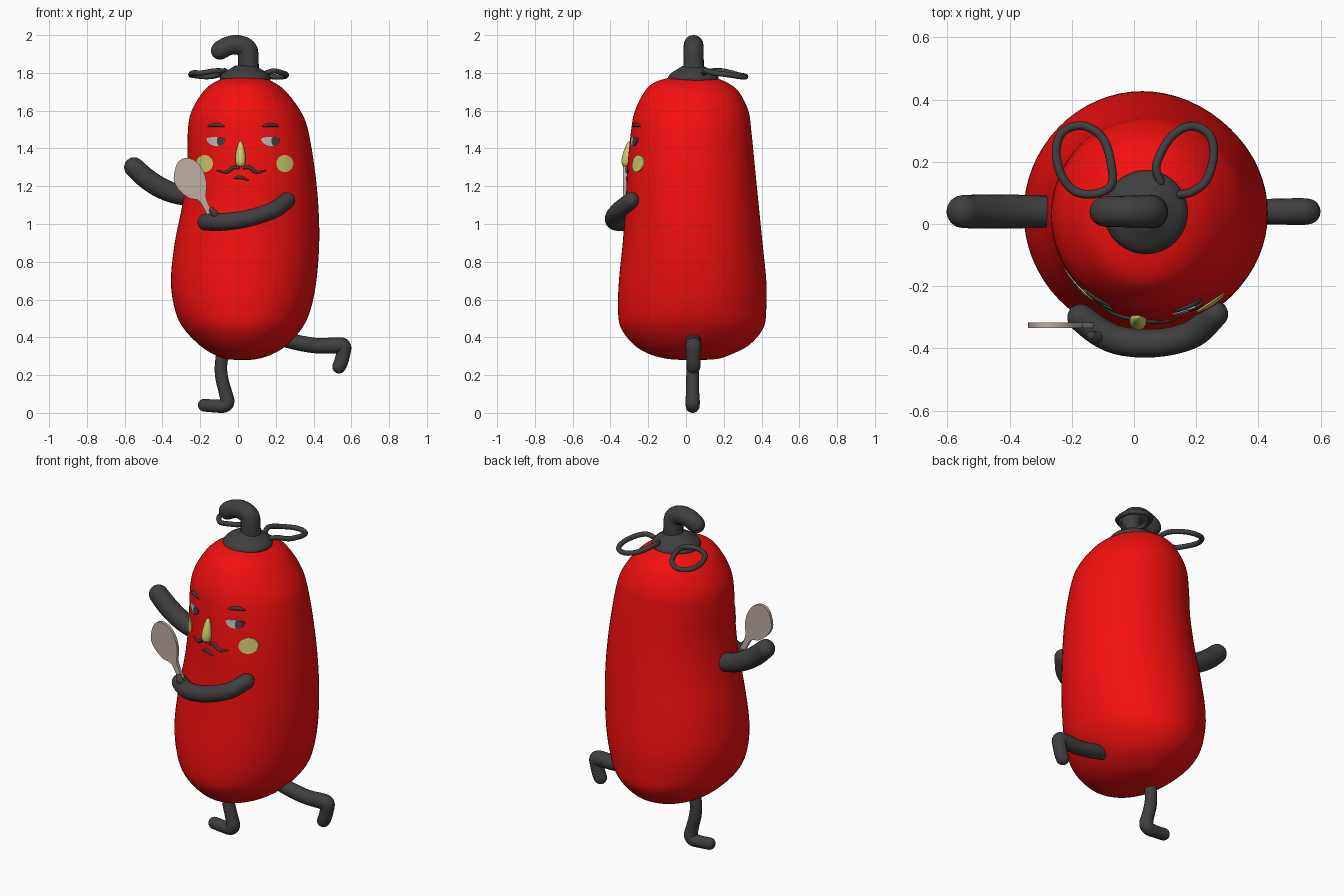
import bpy, bmesh, math
from mathutils import Vector
from mathutils.bvhtree import BVHTree

if "Cube" in bpy.data.objects:
    bpy.data.objects.remove(bpy.data.objects["Cube"])


def material(name, r, g, b):
    m = bpy.data.materials.new(name)
    m.diffuse_color = (r, g, b, 1)
    m.use_nodes = True
    m.node_tree.nodes["Principled BSDF"].inputs["Base Color"].default_value = m.diffuse_color
    return m


RED = material("red", 0.9, 0.005, 0.005)
DARK = material("charcoal", 0.05, 0.05, 0.05)
YELLOW = material("straw", 0.62, 0.6, 0.16)
WHITE = material("eye_grey", 0.5, 0.5, 0.5)
WOOD = material("wood", 0.52, 0.42, 0.36)


def spline(pts, n=8, closed=False):
    """Catmull-Rom through points of any dimension."""
    k, out = len(pts), []
    for i in range(k if closed else k - 1):
        if closed:
            q = [pts[(i + j) % k] for j in (-1, 0, 1, 2)]
        else:
            q = [pts[min(max(i + j, 0), k - 1)] for j in (-1, 0, 1, 2)]
        for s in range(n):
            t = s / n
            out.append(tuple(0.5 * (2 * b + (c - a) * t + (2 * a - 5 * b + 4 * c - d) * t * t
                                    + (3 * b - a - 3 * c + d) * t ** 3) for a, b, c, d in zip(*q)))
    if not closed:
        out.append(tuple(pts[-1]))
    return out


def finish(name, bm, mat, angle=40):
    bmesh.ops.remove_doubles(bm, verts=bm.verts, dist=1e-5)
    bmesh.ops.recalc_face_normals(bm, faces=bm.faces)
    me = bpy.data.meshes.new(name)
    bm.to_mesh(me)
    bm.free()
    me.materials.append(mat)
    ob = bpy.data.objects.new(name, me)
    bpy.context.collection.objects.link(ob)
    bpy.ops.object.select_all(action='DESELECT')
    bpy.context.view_layer.objects.active = ob
    ob.select_set(True)
    bpy.ops.object.shade_smooth_by_angle(angle=math.radians(angle))
    return ob


def loft(name, rings, mat, closed=False, angle=40):
    """Skin a list of equal-length point rings, capping both ends."""
    bm = bmesh.new()
    vs = [[bm.verts.new(p) for p in r] for r in rings]
    n = len(vs[0])
    for i in range(len(vs) if closed else len(vs) - 1):
        a, b = vs[i], vs[(i + 1) % len(vs)]
        for j in range(n):
            bm.faces.new((a[j], a[(j + 1) % n], b[(j + 1) % n], b[j]))
    if not closed:
        bm.faces.new(vs[0])
        bm.faces.new(vs[-1])
    return finish(name, bm, mat, angle)


def tube(name, pts, mat, closed=False, sides=20, round_ends=True, n=8):
    """Round tube through (x, y, z, radius) points with dome ends."""
    path = [(Vector(p[:3]), p[3]) for p in spline(pts, n, closed)]
    k = len(path)
    tans = []
    for i in range(k):
        a = path[(i - 1) % k if closed else max(i - 1, 0)][0]
        b = path[(i + 1) % k if closed else min(i + 1, k - 1)][0]
        tans.append((b - a).normalized())
    items = [(p, r, t) for (p, r), t in zip(path, tans)]
    if round_ends and not closed:
        def dome(i, sign):
            p, r, t = items[i]
            return [(p + t * sign * r * math.sin(a), max(r * math.cos(a), r * .03), t)
                    for a in (math.pi / 2 * s / 6 for s in range(1, 7))]
        items = dome(0, -1)[::-1] + items + dome(-1, 1)
    ref = Vector((0, 1, 0)) if abs(tans[0].y) < .8 else Vector((0, 0, 1))
    rings = []
    for p, r, t in items:
        ref = (ref - t * ref.dot(t)).normalized()
        w = t.cross(ref)
        rings.append([p + (ref * math.cos(a) + w * math.sin(a)) * r
                      for a in (2 * math.pi * j / sides for j in range(sides))])
    return loft(name, rings, mat, closed, 60)


def ellipse(cx, cy, rx, ry, z, n=64):
    return [(cx + rx * math.cos(2 * math.pi * i / n), cy + ry * math.sin(2 * math.pi * i / n), z)
            for i in range(n)]


# body: z, left, right, front, back
profile = [(.28, .02, .04, .025, .045), (.285, -.06, .10, -.09, .16), (.31, -.13, .18, -.19, .24),
           (.36, -.205, .26, -.275, .335), (.45, -.29, .34, -.345, .41), (.55, -.335, .385, -.36, .425),
           (.7, -.355, .415, -.355, .425), (.9, -.335, .43, -.335, .405), (1.1, -.295, .425, -.32, .385),
           (1.3, -.27, .405, -.31, .365), (1.5, -.265, .37, -.29, .345), (1.6, -.245, .33, -.27, .33),
           (1.7, -.185, .255, -.22, .28), (1.75, -.125, .19, -.165, .215),
           (1.78, -.05, .12, -.06, .13), (1.785, .03, .05, .03, .05)]
body = loft("body", [ellipse((l + r) / 2, (f + b) / 2, (r - l) / 2, (b - f) / 2, z)
                     for z, l, r, f, b in spline(profile, 5)], RED, angle=80)

bvh = BVHTree.FromPolygons([v.co for v in body.data.vertices],
                           [tuple(p.vertices) for p in body.data.polygons])


def front(x, z, lift=0.0):
    hit = bvh.ray_cast(Vector((x, -2, z)), Vector((0, 1, 0)))[0]
    return Vector((x, hit.y - lift, z))


def patch(name, outline, mat, lift):
    """Thin plate hugging the front of the body."""
    cx = sum(p[0] for p in outline) / len(outline)
    cz = sum(p[1] for p in outline) / len(outline)
    rings = [[front(cx + (x - cx) * s, cz + (z - cz) * s, h) for x, z in outline]
             for s, h in ((1, -.01), (1, lift), (.6, lift), (.05, lift))]
    loft(name, rings, mat)


def stroke(name, pts):
    """Face line made of (x, z, radius) points."""
    tube(name, [(*front(x, z, .001), r) for x, z, r in pts], DARK, sides=10)


# face, both sides
for side, cheek, eye in (("left", .248, .172), ("right", -.177, -.117)):
    patch(side + "_cheek", [(cheek + .045 * math.cos(a), 1.32 + .045 * math.sin(a))
                            for a in (2 * math.pi * i / 28 for i in range(28))], YELLOW, .006)
    patch(side + "_eye", spline([(eye - .048, 1.453), (eye, 1.46), (eye + .048, 1.45),
                                 (eye + .03, 1.42), (eye, 1.413), (eye - .033, 1.424)], 5, True), WHITE, .004)
    patch(side + "_pupil", spline([(eye + .008, 1.456), (eye + .03, 1.457), (eye + .05, 1.45),
                                   (eye + .04, 1.425), (eye + .018, 1.414), (eye + .006, 1.43)], 5, True), DARK, .008)
    stroke(side + "_eyebrow", [(eye - .04, 1.517, .004), (eye - .015, 1.524, .010),
                               (eye + .015, 1.524, .010), (eye + .042, 1.517, .004)])
    c, s = .018, (1 if side == "left" else -1)
    stroke(side + "_moustache", [(c + s * .015, 1.295, .006), (c + s * .04, 1.30, .010),
                                 (c + s * .08, 1.275, .008), (c + s * .132, 1.284, .002)])
stroke("mouth", [(-.022, 1.24, .003), (.0, 1.247, .008), (.025, 1.244, .008), (.055, 1.23, .003)])

# nose: teardrop leaning out of the face
ny = front(.013, 1.35).y
loft("nose", [ellipse(.013, ny - o, r, r, z, 24) for z, r, o in spline(
    [(1.303, .004, .012), (1.307, .017, .014), (1.325, .026, .014), (1.355, .027, .010),
     (1.395, .021, .004), (1.425, .012, .0), (1.44, .002, -.002)], 4)], YELLOW, angle=80)

# stem cap, hooked stem
loft("stem_cap", [ellipse(.038, .038, r, r, z, 48) for z, r in spline(
    [(1.755, .13), (1.775, .134), (1.80, .115), (1.825, .075), (1.838, .05), (1.84, .005)], 4)], DARK, angle=80)
tube("stem", [(.055, .04, 1.80, .055), (.055, .04, 1.87, .054), (.048, .04, 1.925, .053),
              (.0, .04, 1.948, .052), (-.05, .04, 1.943, .05), (-.085, .04, 1.925, .05),
              (-.095, .04, 1.918, .048)], DARK)

# leaf loops
tube("right_leaf_loop", [(x, y, z, .014) for x, y, z in
     [(-.25, .24, 1.79), (-.225, .30, 1.785), (-.16, .315, 1.78), (-.10, .275, 1.79), (-.074, .195, 1.81),
      (-.073, .125, 1.81), (-.125, .097, 1.81), (-.19, .105, 1.80), (-.235, .16, 1.80)]], DARK, True, 12)
tube("left_leaf_loop", [(x, y, z, .014) for x, y, z in
     [(.085, .135, 1.80), (.072, .19, 1.81), (.115, .275, 1.79), (.18, .315, 1.78), (.24, .29, 1.78),
      (.256, .225, 1.79), (.235, .145, 1.80), (.19, .105, 1.81), (.15, .095, 1.80)]], DARK, False, 12)

# arms
tube("raised_arm", [(-.55, .04, 1.30, .053), (-.49, .04, 1.245, .055), (-.415, .04, 1.195, .055),
                    (-.33, .04, 1.16, .053), (-.22, .04, 1.14, .05)], DARK)
tube("spoon_arm", [(.26, -.29, 1.125, .043), (.20, -.347, 1.08, .045), (.125, -.375, 1.05, .045),
                   (.04, -.384, 1.027, .046), (-.045, -.375, 1.014, .047), (-.11, -.347, 1.01, .047),
                   (-.17, -.302, 1.01, .045)], DARK)
tube("thumb", [(-.105, -.355, 1.03, .02), (-.125, -.365, 1.055, .019), (-.137, -.36, 1.072, .016)], DARK, sides=12)

# legs with feet
tube("standing_leg", [(-.075, .035, .36, .034), (-.09, .035, .25, .033), (-.085, .035, .18, .034),
                      (-.067, .035, .11, .035), (-.057, .035, .06, .038), (-.075, .035, .038, .037),
                      (-.12, .035, .036, .034), (-.178, .035, .041, .034)], DARK)
tube("kicking_leg", [(.24, .04, .39, .04), (.34, .04, .367, .041), (.43, .04, .355, .041),
                     (.52, .04, .357, .043), (.556, .04, .352, .042), (.557, .04, .315, .038),
                     (.546, .04, .27, .037), (.535, .04, .245, .036)], DARK)

# spoon: outline in x, z
shape = spline([(-.336, 1.277), (-.315, 1.33), (-.272, 1.35), (-.22, 1.33), (-.182, 1.277),
                (-.166, 1.21), (-.17, 1.15), (-.155, 1.10), (-.125, 1.04), (-.15, 1.03),
                (-.182, 1.085), (-.21, 1.125), (-.258, 1.137), (-.309, 1.177), (-.338, 1.225)], 5, True)
loft("spoon", [[(x, y, z) for x, z in shape] for y in (-.334, -.316)], WOOD)
